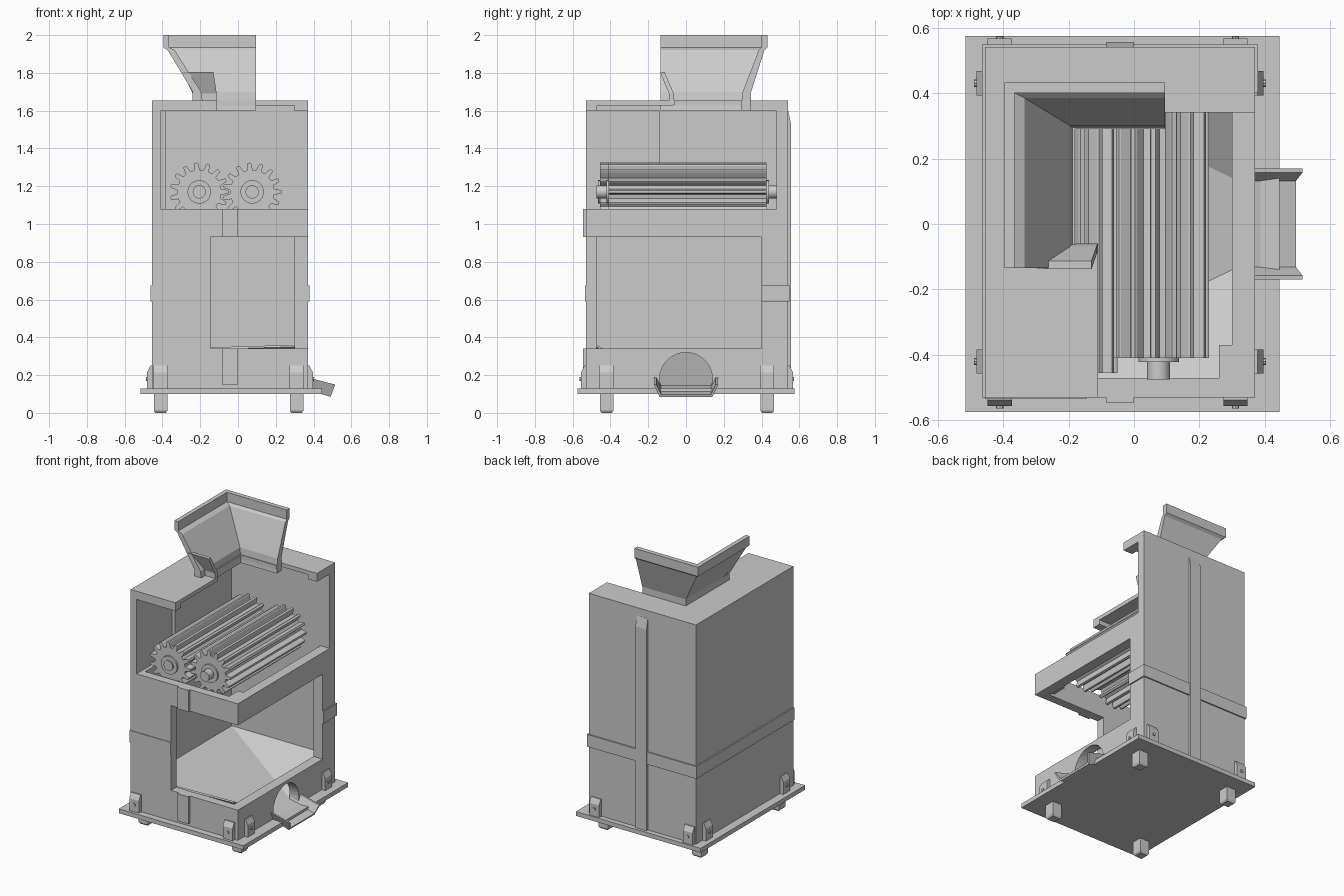
import bpy, bmesh
from math import sin, cos, pi
from mathutils import Matrix, Vector

if "Cube" in bpy.data.objects:
    bpy.data.objects.remove(bpy.data.objects["Cube"])


def loft(name, rings, mat=None):
    """Closed solid through rings of equal point count."""
    bm = bmesh.new()
    vs = [[bm.verts.new(p) for p in r] for r in rings]
    n = len(vs[0])
    for a, b in zip(vs, vs[1:]):
        for i in range(n):
            bm.faces.new((a[i], a[(i + 1) % n], b[(i + 1) % n], b[i]))
    bm.faces.new(vs[0])
    bm.faces.new(vs[-1])
    if mat:
        bm.transform(mat)
    bmesh.ops.recalc_face_normals(bm, faces=bm.faces)
    me = bpy.data.meshes.new(name)
    bm.to_mesh(me)
    bm.free()
    ob = bpy.data.objects.new(name, me)
    bpy.context.collection.objects.link(ob)
    return ob


def rect(x0, x1, y0, y1, z):
    return [(x0, y0, z), (x1, y0, z), (x1, y1, z), (x0, y1, z)]


def box(name, x0, x1, y0, y1, z0, z1):
    return loft(name, [rect(x0, x1, y0, y1, z0), rect(x0, x1, y0, y1, z1)])


def rod_y(name, x, z, r, y0, y1, n=24):
    c = [(x + r * cos(2 * pi * i / n), z + r * sin(2 * pi * i / n)) for i in range(n)]
    ob = loft(name, [[(a, y, b) for a, b in c] for y in (y0, y1)])
    bpy.ops.object.select_all(action='DESELECT')
    ob.select_set(True)
    bpy.context.view_layer.objects.active = ob
    bpy.ops.object.shade_smooth_by_angle()
    return ob


def cut(ob, cutter):
    m = ob.modifiers.new("cut", 'BOOLEAN')
    m.operation, m.solver, m.object = 'DIFFERENCE', 'EXACT', cutter
    bpy.context.view_layer.objects.active = ob
    bpy.ops.object.modifier_apply(modifier=m.name)
    bpy.data.objects.remove(cutter)


X0, X1, Y0, Y1 = -.455, .37, -.53, .54       # cabinet outside
IX0, IX1, IY0, IY1 = -.385, .30, -.47, .48   # cabinet inside

# Base plate and feet
box("base_plate", -.515, .445, -.575, .575, .10, .13)
for x in (-.41, .31):
    for y in (-.42, .43):
        loft("foot", [rect(x - d, x + d, y - d, y + d, z)
                      for d, z in ((.028, 0), (.036, .012), (.036, .10))])

# Cabinet with cutaway windows
cab = box("cabinet", X0, X1, Y0, Y1, .13, 1.63)
cut(cab, box("c", IX0, IX1, IY0, IY1, 0, 2))
cut(cab, box("c", -.41, 1, -1, -.14, 1.08, 1.597))
cut(cab, box("c", IX0, 1, -1, IY1, 1.08, 1.597))
cut(cab, box("c", -.11, 1, -1, .34, 1.5, 2))
cut(cab, box("c", -.145, 1, -1, .40, .34, .93))
hole = [(.14 * cos(2 * pi * i / 32), .18 + .14 * sin(2 * pi * i / 32)) for i in range(32)]
cut(cab, loft("c", [[(x, a, max(b, .125)) for a, b in hole] for x in (.25, .5)]))
box("shelf_corner", .26, IX1, IY0, -.37, .95, 1.08)

# Cover, L-shaped around the cutaway
outline = [(X0, Y0), (-.11, Y0), (-.11, -.07), (-.18, -.07), (-.18, .29), (.095, .29),
           (.095, .34), (X1, .34), (X1, Y1), (X0, Y1)]
loft("cover", [[(x, y, z) for x, y in outline] for z in (1.628, 1.655)])

# Feed hopper: left and back walls remain, plus a front stub
levels = [(1.60, -.24, .345, -.18, .29), (1.70, -.24, .345, -.195, .30),
          (1.92, -.372, .415, -.335, .385), (1.935, -.395, .432, -.365, .40),
          (2.0, -.395, .432, -.365, .40)]
loft("feed_hopper", [[(xo, -.135, z), (xi, -.135, z), (xi, yi, z), (.095, yi, z),
                      (.095, yo, z), (xo, yo, z)] for z, xo, yo, xi, yi in levels])
loft("hopper_front_stub", [rect(-.24, -.11, -.09, -.06, 1.63), rect(-.24, -.113, -.09, -.065, 1.69),
                           rect(-.295, -.13, -.138, -.113, 1.805)])


# Crushing rollers with toothed profile, collars and shafts
def roller(name, cx, y0, phase, teeth=15, cz=1.17, ro=.155, ri=.117):
    p = 2 * pi / teeth
    pts = []
    for i in range(teeth):
        for f, r in ((-.30, ri), (-.17, ro - .006), (-.11, ro), (.11, ro), (.17, ro - .006), (.30, ri)):
            a = (i + phase + f) * p
            pts.append((cx + r * cos(a), cz + r * sin(a)))
    loft(name, [[(x, y, z) for x, z in pts] for y in (y0, .425)])
    rod_y(name + "_collar", cx, cz, .062, y0 - .012, .44)
    rod_y(name + "_shaft", cx, cz, .035, -.475, .481)


roller("roller_left", -.205, -.455, 0)
roller("roller_right", .075, -.41, 0)

# Sloping collecting floor down to the outlet
pts = [(IX0, IY0, .34), (IX0, IY1, .34), (IX1, IY1, .34), (IX1, IY0, .36),
       (.32, -.13, .14), (.32, .13, .14)]
me = bpy.data.meshes.new("collecting_floor")
me.from_pydata(pts, [], [(0, 4, 5, 1), (1, 5, 2), (0, 3, 4)])
floor = bpy.data.objects.new("collecting_floor", me)
bpy.context.collection.objects.link(floor)
floor.modifiers.new("thickness", 'SOLIDIFY').thickness = .012

# Discharge spout
sec = [(-.17, .065), (-.14, 0), (.14, 0), (.17, .065), (.157, .065), (.132, .013),
       (-.132, .013), (-.157, .065)]
loft("discharge_spout", [[(x + k * h, y, z + h) for y, h in sec]
                         for x, z, k in ((.31, .135, 0), (.37, .122, 0), (.49, .085, .38))])

# Horizontal reinforcing band
e = .009
box("band_left", X0 - e, X0, Y0, Y1 + e, .59, .675)
box("band_back", X0, X1 + e, Y1, Y1 + e, .59, .675)
box("band_right", X1, X1 + e, .40, Y1, .59, .675)
box("band_front", X0, -.145, Y0 - .004, Y0, .59, .675)

# Vertical ribs on back and front
rib = [(.53, .13), (.556, .13), (.556, 1.53), (.541, 1.60), (.53, 1.60)]
loft("back_rib", [[(x, y, z) for y, z in rib] for x in (-.085, 0)])
for z0, z1 in ((.15, .34), (.93, 1.08)):
    box("front_rib", -.085, 0, Y0 - .015, Y0 + .01, z0, z1)

# Corner brackets with bolts (built facing -y, then turned to each side)
prof = [(.005, .13), (-.026, .13), (-.026, .215), (-.008, .25), (.005, .25)]
spots = [(x, y, a) for x in (-.41, .31) for y, a in ((Y0, 0), (Y1, pi))]
spots += [(x, y, a) for y in (-.42, .43) for x, a in ((X0, -pi / 2), (X1, pi / 2))]
for x, y, a in spots:
    m = Matrix.Translation((x, y, 0)) @ Matrix.Rotation(a, 4, 'Z')
    loft("bracket", [[(w, d, z) for d, z in prof] for w in (-.037, .037)], m)
    ring = [(.011 * cos(i * pi / 4), .18 + .011 * sin(i * pi / 4)) for i in range(8)]
    loft("bracket_bolt", [[(u, d, v) for u, v in ring] for d in (-.02, -.033)], m)
